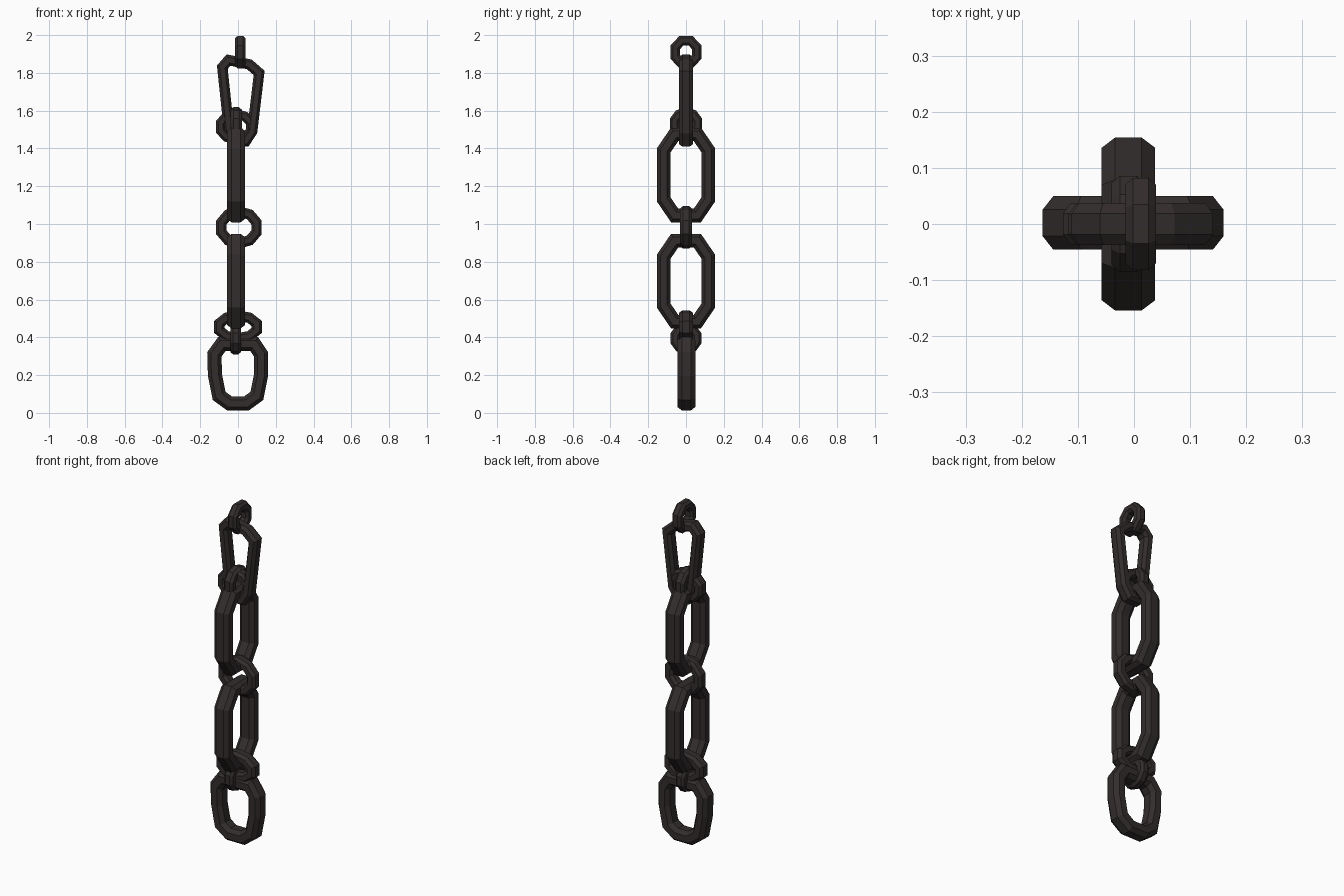
import bpy, math
from mathutils import Vector

if "Cube" in bpy.data.objects:
    bpy.data.objects.remove(bpy.data.objects["Cube"])

iron = bpy.data.materials.new("dark iron")
iron.diffuse_color = (0.033, 0.026, 0.026, 1)
iron.use_nodes = True
iron.node_tree.nodes["Principled BSDF"].inputs["Base Color"].default_value = iron.diffuse_color


def link(name, path, plane, width, depth, shift=0.0):
    """Closed faceted bar swept along a 2D centre line (h, z) in the XZ or YZ plane."""
    pts = [Vector(p) for p in path]
    n = len(pts)
    a, b = width / 2, depth / 2
    # chamfered bar section: (in-plane, across)
    sec = [(a, b * .5), (a * .5, b), (-a * .5, b), (-a, b * .5),
           (-a, -b * .5), (-a * .5, -b), (a * .5, -b), (a, -b * .5)]
    k = len(sec)
    verts = []
    for i, p in enumerate(pts):
        d0 = (p - pts[i - 1]).normalized()
        d1 = (pts[(i + 1) % n] - p).normalized()
        t = (d0 + d1).normalized()
        m = Vector((t.y, -t.x)) / max(0.6, t.dot(d1))   # mitred outward direction
        for u, v in sec:
            q = p + m * u
            verts.append((q.x, v + shift, q.y) if plane == "XZ" else (v + shift, q.x, q.y))
    faces = [(i * k + j, i * k + (j + 1) % k, ((i + 1) % n) * k + (j + 1) % k, ((i + 1) % n) * k + j)
             for i in range(n) for j in range(k)]
    if plane == "XZ":
        faces = [f[::-1] for f in faces]
    me = bpy.data.meshes.new(name)
    me.from_pydata(verts, [], faces)
    me.materials.append(iron)
    ob = bpy.data.objects.new(name, me)
    bpy.context.collection.objects.link(ob)
    return ob


def oblong(h, z0, z1, cut_h, cut_z, c=0.0):
    """Counter-clockwise rectangle with chamfered corners."""
    return [(c + h, z0 + cut_z), (c + h, z1 - cut_z), (c + h - cut_h, z1), (c - h + cut_h, z1),
            (c - h, z1 - cut_z), (c - h, z0 + cut_z), (c - h + cut_h, z0), (c + h - cut_h, z0)]


def oval(c, z, rh, rz, n=10):
    return [(c + rh * math.cos(2 * math.pi * (i + .5) / n),
             z + rz * math.sin(2 * math.pi * (i + .5) / n)) for i in range(n)]


# bottom link, wider at the shoulders
link("bottom_link", [(.122, .31), (.085, .365), (-.085, .365), (-.125, .31), (-.122, .20),
                     (-.10, .09), (-.045, .05), (.045, .05), (.10, .09), (.122, .20)],
     "XZ", .075, .095, .002)
# lower joining rings
link("lower_cross_ring", oval(0, .455, .104, .06), "XZ", .055, .075)
link("lower_side_ring", oval(0, .395, .06, .06), "YZ", .05, .055, -.012)
# two long side-facing links
link("lower_long_link", oblong(.118, .483, .912, .058, .085), "YZ", .072, .095, -.01)
link("upper_long_link", oblong(.118, 1.045, 1.475, .058, .085), "YZ", .072, .095, -.01)
# middle ring between them
link("middle_ring", oval(.005, .982, .098, .084), "XZ", .055, .065)
# upper joining rings
link("upper_cross_ring", oval(-.012, 1.515, .084, .068), "XZ", .05, .07)
link("upper_side_ring", oval(0, 1.53, .064, .062), "YZ", .05, .06, -.01)
# tapered top link
link("tapered_link", [(.075, 1.49), (.112, 1.80), (.06, 1.845), (-.05, 1.868), (-.083, 1.83),
                      (-.048, 1.50), (-.015, 1.437), (.04, 1.437)], "XZ", .055, .075)
# top hanging ring
link("top_ring", oval(0, 1.91, .062, .066, 8), "YZ", .05, .055, .012)
